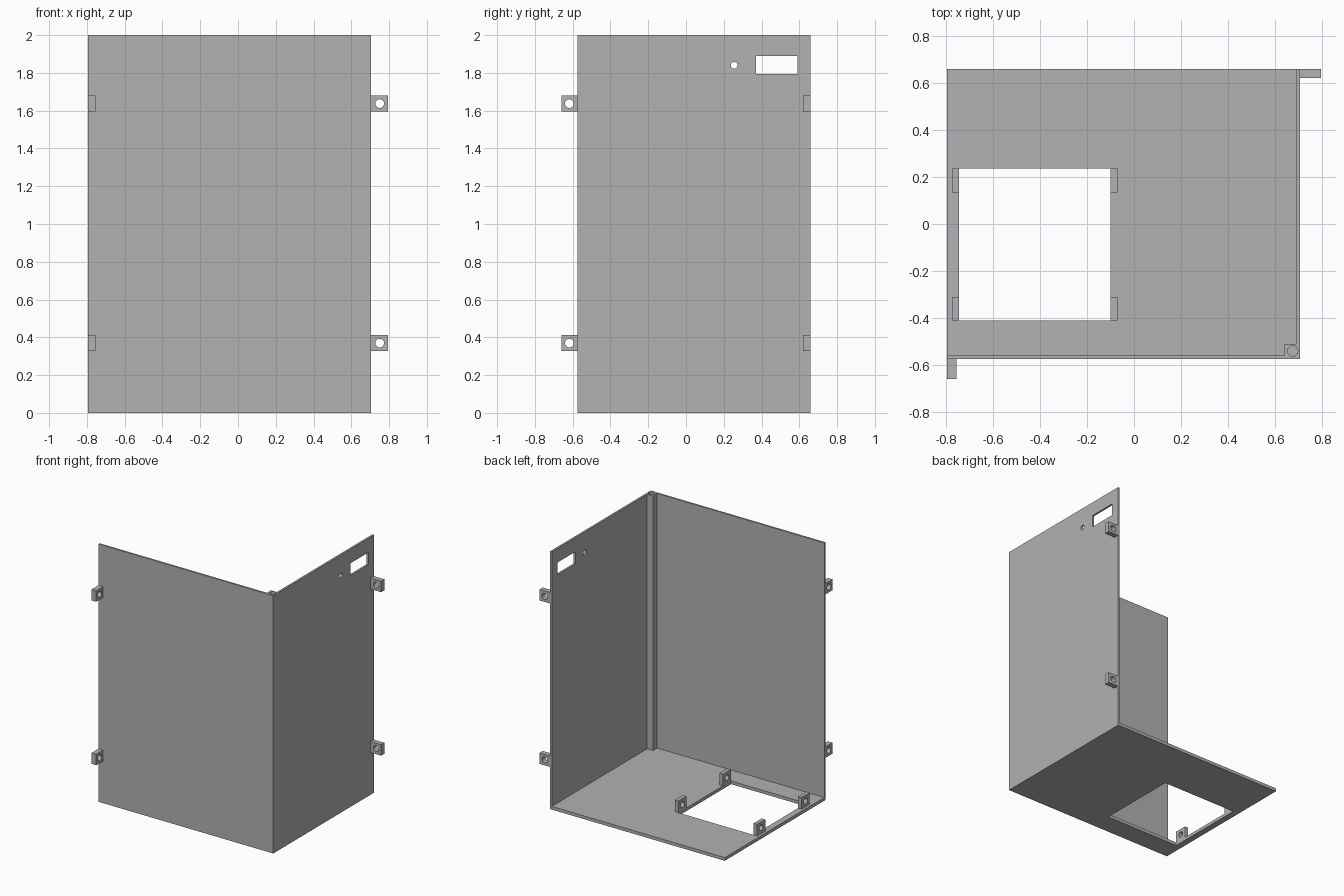
import bpy
from mathutils import Vector, Euler
from math import pi

cube = bpy.data.objects.get("Cube")
if cube:
    bpy.data.objects.remove(cube, do_unlink=True)

grey = bpy.data.materials.new("plain_grey")
grey.use_nodes = True
grey.diffuse_color = (0.445, 0.445, 0.445, 1)
grey.node_tree.nodes["Principled BSDF"].inputs["Base Color"].default_value = grey.diffuse_color

# Main dimensions
LEFT, RIGHT = -0.795, 0.705
FRONT, BACK = -0.575, 0.66
TOP, FLOOR, WALL = 2.0, 0.025, 0.015
POST = 0.065
AXIS_ROT = {"x": (0, pi / 2, 0), "y": (pi / 2, 0, 0), "z": (0, 0, 0)}


def box(name, lo, hi):
    """Axis-aligned box between two corners."""
    lo, hi = Vector(lo), Vector(hi)
    bpy.ops.mesh.primitive_cube_add(size=1, location=(lo + hi) / 2)
    ob = bpy.context.object
    ob.name = name
    ob.scale = hi - lo
    bpy.ops.object.transform_apply(location=False, rotation=False, scale=True)
    ob.data.materials.append(grey)
    return ob


def rod(centre, axis, radius, depth):
    """Round cutter along an axis."""
    bpy.ops.mesh.primitive_cylinder_add(vertices=32, radius=radius, depth=depth,
                                        location=centre, rotation=Euler(AXIS_ROT[axis]))
    return bpy.context.object


def cut(ob, cutter):
    """Subtract the cutter from the part, then drop the cutter."""
    mod = ob.modifiers.new("cut", "BOOLEAN")
    mod.object, mod.operation, mod.solver = cutter, "DIFFERENCE", "EXACT"
    bpy.context.view_layer.objects.active = ob
    bpy.ops.object.modifier_apply(modifier=mod.name)
    bpy.data.objects.remove(cutter, do_unlink=True)


def tab(name, lo, hi, axis, radius):
    """Small lug with a screw hole through its middle."""
    ob = box(name, lo, hi)
    cut(ob, rod((Vector(lo) + Vector(hi)) / 2, axis, radius, 0.3))


# Floor with a square opening
OX, OY = (-0.745, -0.1), (-0.41, 0.235)
floor = box("floor", (LEFT, FRONT, 0), (RIGHT, BACK, FLOOR))
cut(floor, box("opening_cutter", (OX[0], OY[0], -0.1), (OX[1], OY[1], 0.1)))

# Two thin walls meeting at the corner post
box("front_wall", (LEFT, FRONT, FLOOR), (RIGHT - POST, FRONT + WALL, TOP))
side = box("left_wall", (RIGHT - WALL, FRONT + POST, FLOOR), (RIGHT, BACK, TOP))
cut(side, box("window_cutter", (0.6, 0.37, 1.795), (0.8, 0.59, 1.89)))
cut(side, rod((RIGHT, 0.255, 1.84), "x", 0.018, 0.2))

# Corner post with a blind screw hole in its top
post = box("corner_post", (RIGHT - POST, FRONT, FLOOR), (RIGHT, FRONT + POST, TOP))
cut(post, rod((RIGHT - 0.03, FRONT + 0.035, TOP), "z", 0.022, 0.3))

# Mounting tabs on the free edges of both walls
for label, z in (("lower", 0.327), ("upper", 1.595)):
    tab(f"{label}_front_tab", (LEFT, -0.66, z), (LEFT + 0.04, FRONT, z + 0.085), "x", 0.023)
    tab(f"{label}_back_tab", (RIGHT, BACK - 0.04, z), (0.795, BACK, z + 0.085), "y", 0.023)

# Upright tabs beside the floor opening
for side_name, x in (("right", OX[0] - 0.03), ("left", OX[1])):
    for end_name, y in (("front", OY[0]), ("back", OY[1] - 0.1)):
        tab(f"floor_tab_{side_name}_{end_name}", (x, y, FLOOR),
            (x + 0.03, y + 0.1, FLOOR + 0.09), "x", 0.022)
